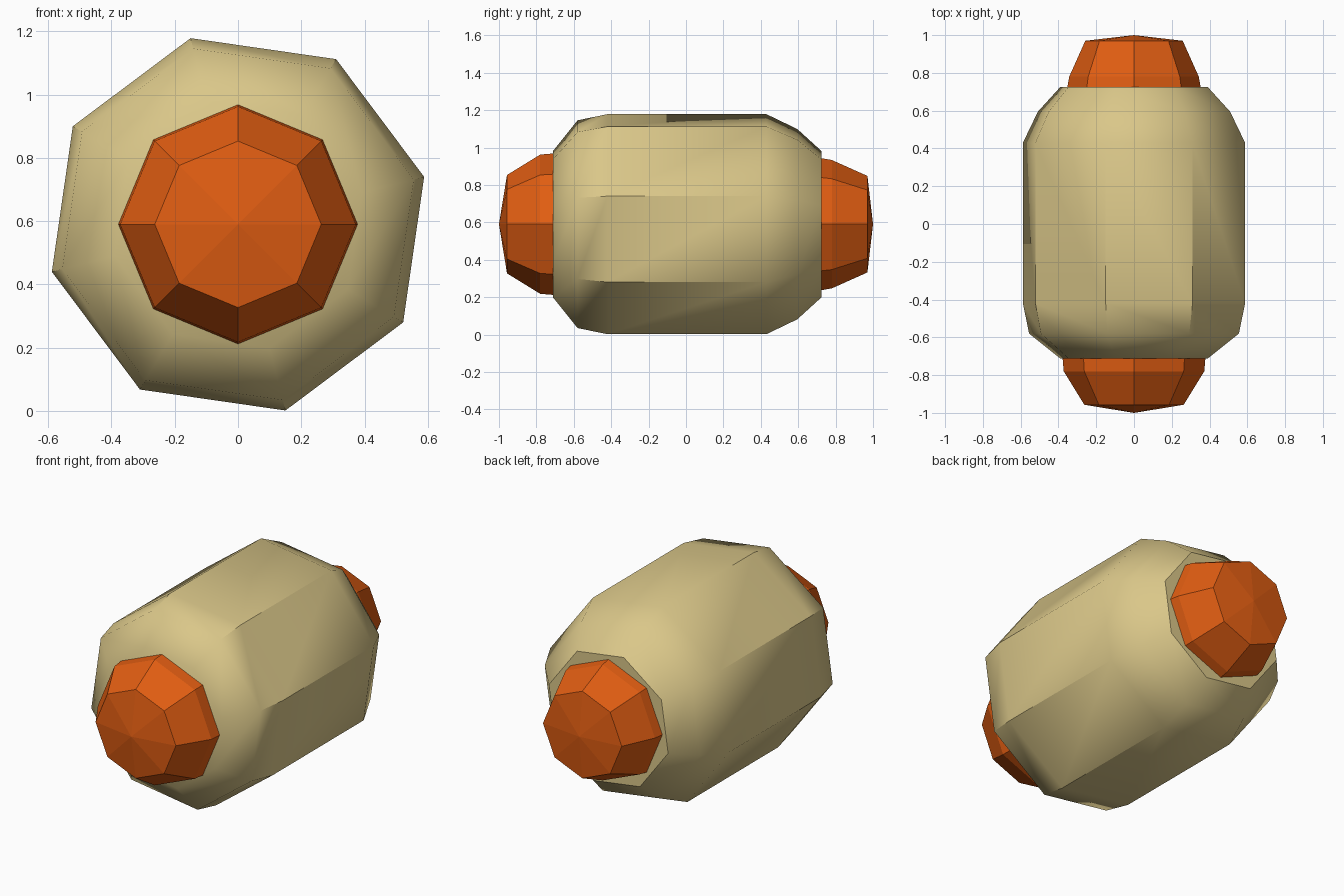
import bpy, bmesh
from math import cos, sin, radians, tau

if "Cube" in bpy.data.objects:
    bpy.data.objects.remove(bpy.data.objects["Cube"])

SIDES = 8
AXIS_Z = 0.59


def material(name, color):
    m = bpy.data.materials.new(name)
    m.diffuse_color = (*color, 1)
    m.use_nodes = True
    m.node_tree.nodes["Principled BSDF"].inputs["Base Color"].default_value = m.diffuse_color
    return m


def lathe(name, profile, turn, mat):
    """Octagonal body around the y axis; profile is (y, radius), radius 0 is a tip."""
    bm = bmesh.new()
    rings = []
    for y, r in profile:
        count = SIDES if r > 0 else 1
        rings.append([bm.verts.new((r * cos(turn + tau * i / SIDES), y,
                                    AXIS_Z + r * sin(turn + tau * i / SIDES)))
                      for i in range(count)])
    for a, b in zip(rings, rings[1:]):
        for i in range(SIDES):
            j = (i + 1) % SIDES
            if len(a) == 1:
                bm.faces.new((a[0], b[i], b[j]))
            elif len(b) == 1:
                bm.faces.new((a[i], b[0], a[j]))
            else:
                bm.faces.new((a[i], b[i], b[j], a[j]))
    for ring in (rings[0], rings[-1]):
        if len(ring) > 1:
            bm.faces.new(ring)
    bmesh.ops.recalc_face_normals(bm, faces=bm.faces[:])
    mesh = bpy.data.meshes.new(name)
    bm.to_mesh(mesh)
    bm.free()
    mesh.materials.append(mat)
    obj = bpy.data.objects.new(name, mesh)
    bpy.context.collection.objects.link(obj)
    return obj


tan = material("tan", (0.70, 0.57, 0.25))
orange = material("orange", (0.75, 0.11, 0.006))

# Outer barrel, rounded lengthwise with crisp octagon edges
barrel = lathe("barrel", [(-0.712, 0.403), (-0.58, 0.573), (-0.42, 0.607),
                          (0.43, 0.607), (0.595, 0.525), (0.725, 0.403)],
               radians(14.3), tan)
bpy.context.view_layer.objects.active = barrel
barrel.select_set(True)
bpy.ops.object.shade_smooth_by_angle(angle=radians(42))
barrel.select_set(False)

# Faceted core running through the barrel, with shallow pointed ends
lathe("core", [(-1.0, 0), (-0.957, 0.263), (-0.78, 0.372), (-0.70, 0.379),
               (0.70, 0.357), (0.78, 0.343), (0.97, 0.258), (1.0, 0)],
      0, orange)
